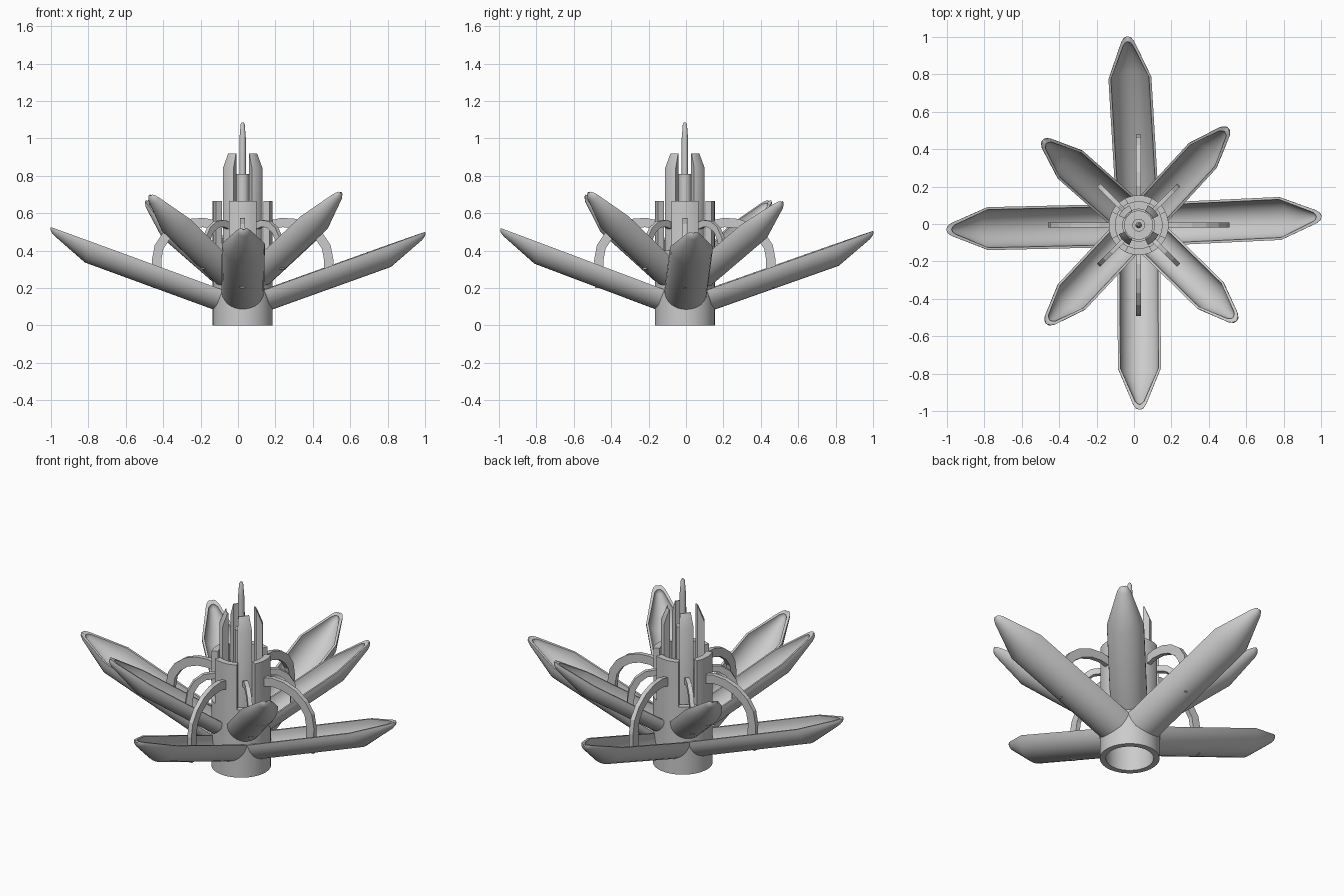
import bpy, bmesh
from math import sin, cos, pi, radians, atan2, hypot
from mathutils import Vector

if "Cube" in bpy.data.objects:
    bpy.data.objects.remove(bpy.data.objects["Cube"])

C = Vector((0.025, -0.006, 0))  # column axis


def finish(name, bm, smooth=True):
    bmesh.ops.recalc_face_normals(bm, faces=bm.faces)
    me = bpy.data.meshes.new(name)
    bm.to_mesh(me)
    bm.free()
    ob = bpy.data.objects.new(name, me)
    bpy.context.collection.objects.link(ob)
    if smooth:
        bpy.ops.object.select_all(action='DESELECT')
        ob.select_set(True)
        bpy.context.view_layer.objects.active = ob
        bpy.ops.object.shade_smooth_by_angle(angle=radians(30))
    return ob


def loft(name, loops, closed=False, smooth=True):
    """Skin closed cross-sections; cap the ends or join last to first."""
    bm = bmesh.new()
    rows = [[bm.verts.new(p) for p in lp] for lp in loops]
    pairs = list(zip(rows, rows[1:])) + ([(rows[-1], rows[0])] if closed else [])
    for a, b in pairs:
        for i in range(len(a)):
            j = (i + 1) % len(a)
            bm.faces.new((a[i], a[j], b[j], b[i]))
    if not closed:
        bm.faces.new(rows[0])
        bm.faces.new(rows[-1])
    return finish(name, bm, smooth)


def polar(r, a, z):
    return C + Vector((r * cos(a), r * sin(a), z))


def lathe(name, profile, n=48):
    return loft(name, [[polar(r, 2 * pi * i / n, z) for r, z in profile]
                       for i in range(n)], closed=True)


def sector(name, profile, a, half, n=8):
    return loft(name, [[polar(r, a - half + 2 * half * i / n, z) for r, z in profile]
                       for i in range(n + 1)])


def petal(name, tip, z0, w, taper, r_start=0.11, t=0.013, n=16):
    """Trough with a half-round section, narrowing to a boat-like tip."""
    d = Vector(tip) - C
    r = hypot(d.x, d.y)
    a, e = atan2(d.y, d.x), atan2(d.z - z0, r)
    axis = Vector((cos(a) * cos(e), sin(a) * cos(e), sin(e)))
    side = Vector((-sin(a), cos(a), 0))
    up = axis.cross(side)
    org = C + Vector((0, 0, z0))
    L = r / cos(e)
    # (outer s, outer w, inner s, inner w)
    secs = [(r_start / cos(e), w, r_start / cos(e), w - t),
            (L - taper, w, L - taper, w - t),
            (L - 0.03, 0.036, L - 0.045, 0.024),
            (L - 0.008, 0.022, L - 0.032, 0.012),
            (L, 0.008, L - 0.028, 0.003)]
    loops = []
    for so, wo, si, wi in secs:
        arc = [pi * i / n for i in range(n + 1)]
        lp = [org + axis * so + side * wo * cos(k) - up * wo * sin(k) for k in arc]
        lp += [org + axis * si + side * wi * cos(k) - up * wi * sin(k) for k in reversed(arc)]
        loops.append(lp)
    return loft(name, loops)


def arch(name, a, path, thick, width):
    """Flat strip swept along an (r, z) path in the vertical plane at angle a."""
    loops = []
    side = Vector((-sin(a), cos(a), 0)) * width / 2
    for i, (r, z) in enumerate(path):
        p, q = path[max(i - 1, 0)], path[min(i + 1, len(path) - 1)]
        l = hypot(q[0] - p[0], q[1] - p[1])
        nr, nz = -(q[1] - p[1]) / l * thick / 2, (q[0] - p[0]) / l * thick / 2
        o, k = polar(r + nr, a, z + nz), polar(r - nr, a, z - nz)
        loops.append([o - side, o + side, k + side, k - side])
    return loft(name, loops, smooth=False)


# hollow base tube and inner sleeve
lathe("base_tube", [(0.16, 0), (0.16, 0.40), (0.128, 0.40), (0.128, 0)])
lathe("inner_sleeve", [(0.088, 0.30), (0.088, 0.58), (0.075, 0.58), (0.075, 0.30)])
lathe("sleeve_floor", [(0.14, 0.36), (0.14, 0.38), (0.01, 0.38), (0.01, 0.36)])

# central pistil
lathe("pistil", [(0.034, 0.37), (0.034, 0.81), (0.017, 0.81), (0.017, 1.0),
                 (0.011, 1.075), (0.006, 1.085), (0.001, 1.085), (0.001, 0.37)], 24)

# upright panels: outer wall on the axes, tall chamfered inner ones on the diagonals
for i in range(4):
    a = i * pi / 2
    sector("outer_panel", [(0.16, 0.39), (0.16, 0.665), (0.125, 0.665), (0.125, 0.39)],
           a, radians(27))
    sector("inner_panel", [(0.117, 0.37), (0.117, 0.84), (0.085, 0.92), (0.08, 0.92), (0.08, 0.37)],
           a + pi / 4, radians(20))

# large low petals
for tip in ((1.0, 0.04, 0.50), (-1.0, -0.03, 0.525), (-0.035, 1.0, 0.505), (0.03, -0.99, 0.52)):
    petal("large_petal", tip, 0.15, 0.115, 0.235)

# small steep petals
for tip in ((0.50, 0.51, 0.665), (-0.485, 0.445, 0.67), (-0.465, -0.53, 0.70), (0.545, -0.515, 0.715)):
    petal("small_petal", tip, 0.225, 0.10, 0.235)

# arched stamens
big = [(0.14, 0.535), (0.21, 0.55), (0.28, 0.545), (0.35, 0.52), (0.41, 0.475),
       (0.447, 0.42), (0.46, 0.35), (0.455, 0.2)]
small = [(0.10, 0.53), (0.15, 0.545), (0.20, 0.54), (0.245, 0.51), (0.275, 0.46),
         (0.285, 0.40), (0.285, 0.30)]
for i in range(4):
    arch("large_arch", i * pi / 2, big, 0.05, 0.026)
    arch("small_arch", i * pi / 2 + pi / 4, small, 0.036, 0.024)
